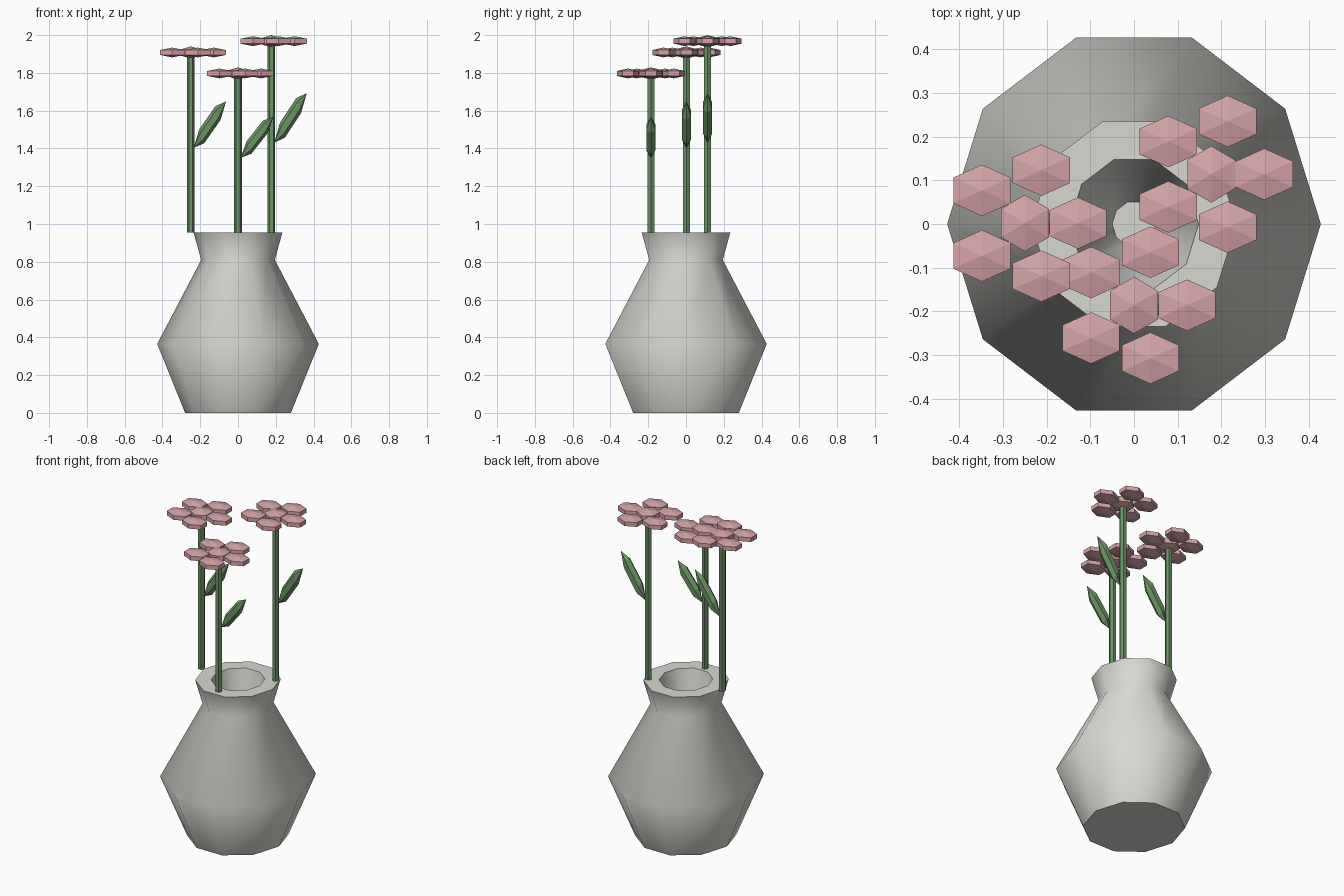
import bpy, bmesh
from math import cos, sin, pi, radians
from mathutils import Vector

cube = bpy.data.objects.get("Cube")
if cube:
    bpy.data.objects.remove(cube, do_unlink=True)


def material(name, colour):
    m = bpy.data.materials.new(name)
    m.use_nodes = True
    m.diffuse_color = (*colour, 1)
    m.node_tree.nodes["Principled BSDF"].inputs["Base Color"].default_value = (*colour, 1)
    return m


CERAMIC = material("pale grey ceramic", (0.68, 0.69, 0.64))
PINK = material("dusty pink", (0.66, 0.37, 0.39))
GREEN = material("leaf green", (0.15, 0.29, 0.13))


def loft(name, rings, mat, smooth=None):
    """Skin a list of point rings; a one-point ring is a tip."""
    bm = bmesh.new()
    loops = [[bm.verts.new(p) for p in ring] for ring in rings]
    for a, b in zip(loops, loops[1:]):
        n = max(len(a), len(b))
        for i in range(n):
            j = (i + 1) % n
            if len(a) == 1:
                bm.faces.new((a[0], b[j], b[i]))
            elif len(b) == 1:
                bm.faces.new((a[i], a[j], b[0]))
            else:
                bm.faces.new((a[i], a[j], b[j], b[i]))
    for end in (loops[0], loops[-1]):
        if len(end) > 2:
            bm.faces.new(end)
    bmesh.ops.recalc_face_normals(bm, faces=bm.faces)
    mesh = bpy.data.meshes.new(name)
    bm.to_mesh(mesh)
    bm.free()
    mesh.materials.append(mat)
    obj = bpy.data.objects.new(name, mesh)
    bpy.context.collection.objects.link(obj)
    if smooth:
        bpy.ops.object.select_all(action="DESELECT")
        obj.select_set(True)
        bpy.context.view_layer.objects.active = obj
        bpy.ops.object.shade_smooth_by_angle(angle=radians(smooth))
    return obj


def ring(centre, rx, ry, n, turn=0.0):
    c = Vector(centre)
    return [c + Vector((rx * cos(turn + 2 * pi * i / n), ry * sin(turn + 2 * pi * i / n), 0))
            for i in range(n)]


# Ten-sided vase: outer wall, rim, then the tapering hollow
profile = [(0.28, 0), (0.428, 0.365), (0.195, 0.81), (0.235, 0.955),
           (0.148, 0.955), (0.12, 0.81), (0.05, 0.5)]
loft("vase", [ring((0, 0, z), r, r * 1.05, 10) for r, z in profile], CERAMIC, smooth=60)


def bloom_disc(name, centre, rx, ry, h):
    """Six-sided flattened bead with shallow pointed caps."""
    c = Vector(centre)
    up = Vector((0, 0, h))
    loft(name, [[c - up], ring(c - up / 2, rx, ry, 6, pi / 6),
                ring(c + up / 2, rx, ry, 6, pi / 6), [c + up]], PINK)


BASE = 0.955


def flower(label, x, y, top):
    length = top - BASE
    # Stem
    loft(label + "_stem", [ring((x, y, z), 0.02, 0.021, 6) for z in (BASE, top)], GREEN)
    # Leaf: a slanted, stretched six-sided bead
    start = Vector((x + 0.015, y, BASE + 0.47 * length))
    along = Vector((0.172, 0, 0.258 * length))
    across = Vector((0.013, 0, -0.039 * length))
    side = Vector((0, 0.027, 0))

    def section(t):
        return [start + along * t + across * cos(a) + side * sin(a)
                for a in [pi * i / 3 for i in range(6)]]
    loft(label + "_leaf", [[start], section(0.25), section(0.75), [start + along]], GREEN)
    # Flower centre and five petals
    bloom_disc(label + "_centre", (x, y, top), 0.0635, 0.065, 0.032)
    for i in range(5):
        a = 2 * pi * i / 5
        bloom_disc(f"{label}_petal_{i + 1}",
                   (x + 0.1215 * cos(a), y + 0.1275 * sin(a), top), 0.0757, 0.059, 0.026)


flower("right_flower", -0.25, 0.002, 1.908)
flower("front_flower", 0.0, -0.186, 1.797)
flower("left_flower", 0.177, 0.114, 1.968)
